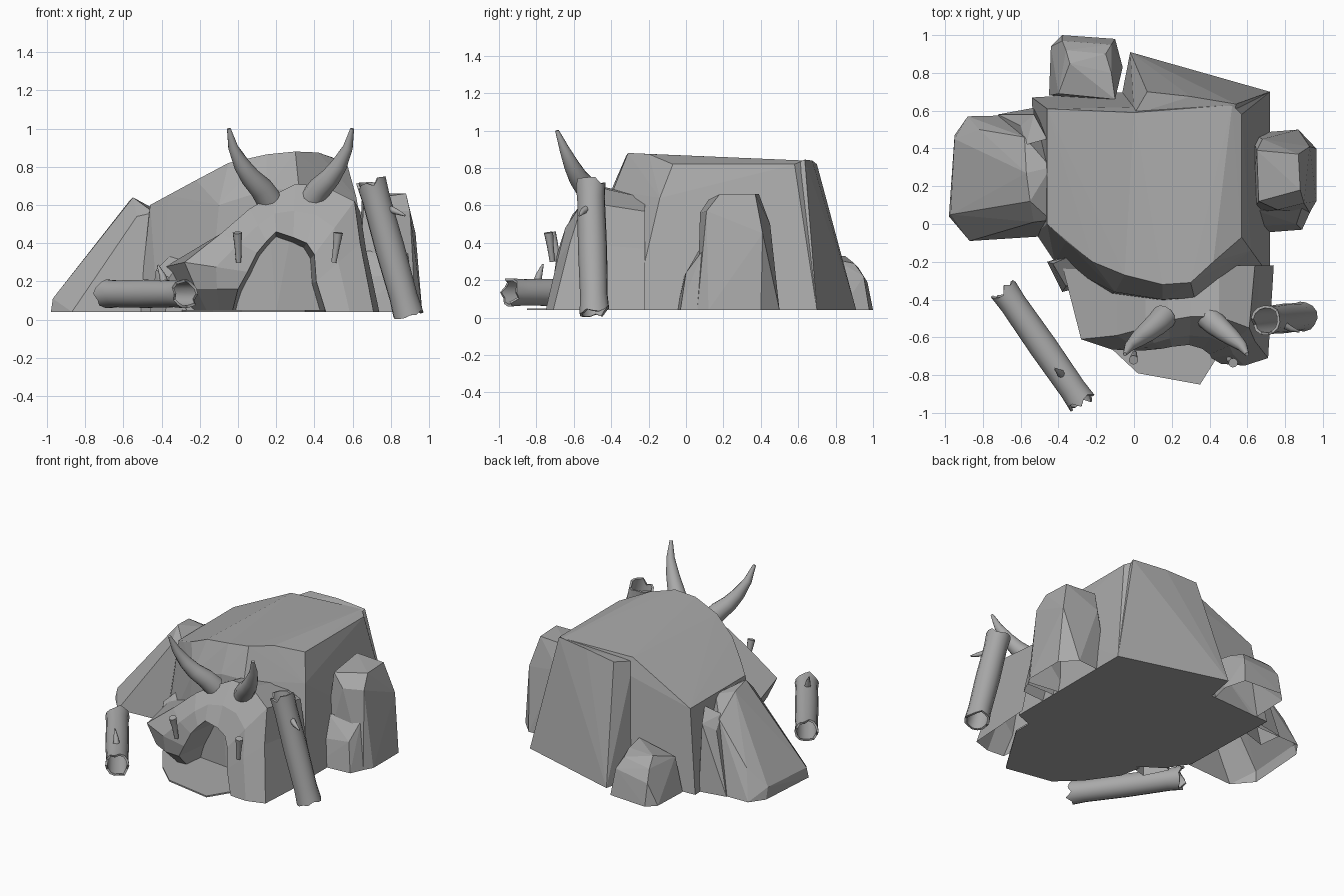
import bpy, bmesh, math, random
from mathutils import Vector

if "Cube" in bpy.data.objects:
    bpy.data.objects.remove(bpy.data.objects["Cube"])

random.seed(4)
stone = bpy.data.materials.new("plain_grey")
stone.diffuse_color = (0.4, 0.4, 0.4, 1)
stone.use_nodes = True
stone.node_tree.nodes["Principled BSDF"].inputs["Base Color"].default_value = stone.diffuse_color


def finish(name, bm, smooth=None):
    bmesh.ops.recalc_face_normals(bm, faces=bm.faces[:])
    me = bpy.data.meshes.new(name)
    bm.to_mesh(me)
    bm.free()
    me.materials.append(stone)
    for p in me.polygons:
        p.use_smooth = smooth is not None
    if smooth:
        me.set_sharp_from_angle(angle=math.radians(smooth))
    ob = bpy.data.objects.new(name, me)
    bpy.context.collection.objects.link(ob)
    return ob


def rock(name, pts, base=(), z0=0.04, open_base=False):
    """Faceted boulder: hull of a flat footprint and upper corner points."""
    bm = bmesh.new()
    for p in [(x, y, z0) for x, y in base] + list(pts):
        bm.verts.new(p)
    res = bmesh.ops.convex_hull(bm, input=bm.verts[:])
    junk = {v for v in res["geom_interior"] + res["geom_unused"]
            if isinstance(v, bmesh.types.BMVert)}
    bmesh.ops.delete(bm, geom=list(junk), context='VERTS')
    bmesh.ops.recalc_face_normals(bm, faces=bm.faces[:])
    if open_base:
        under = [f for f in bm.faces if all(v.co.z < z0 + .001 for v in f.verts)]
        bmesh.ops.delete(bm, geom=under, context='FACES_ONLY')
    return finish(name, bm)


def bridge(bm, a, b, closed=True):
    n = len(a)
    for i in range(n if closed else n - 1):
        j = (i + 1) % n
        bm.faces.new((a[i], a[j], b[j], b[i]))


def sweep(name, path, radii, sides=10):
    """Tapered round tube along a path, with closed ends."""
    path = [Vector(p) for p in path]
    bm = bmesh.new()
    rings = []
    for i, p in enumerate(path):
        d = path[min(i + 1, len(path) - 1)] - path[max(i - 1, 0)]
        q = d.to_track_quat('Z', 'Y')
        rings.append([bm.verts.new(p + q @ Vector((math.cos(t), math.sin(t), 0)) * radii[i])
                      for t in [k * math.tau / sides for k in range(sides)]])
    for a, b in zip(rings, rings[1:]):
        bridge(bm, a, b)
    bm.faces.new(rings[0])
    bm.faces.new(rings[-1])
    return finish(name, bm, 50)


def hollow_log(name, a, b, r, sides=14):
    """Hollow trunk with ragged broken ends."""
    a, b = Vector(a), Vector(b)
    d = b - a
    q = d.to_track_quat('Z', 'Y')
    jag = [[random.uniform(-0.025, 0.025) for _ in range(sides)] for _ in range(2)]
    bm = bmesh.new()

    def ring(t, rad, off):
        return [bm.verts.new(a + q @ Vector((math.cos(k * math.tau / sides) * rad,
                math.sin(k * math.tau / sides) * rad, t * d.length + off[k])))
                for k in range(sides)]
    flat = [0] * sides
    loops = [ring(0, r, jag[0]), ring(.12, r * .93, flat), ring(.5, r * .98, flat),
             ring(.88, r * .93, flat), ring(1, r, jag[1]),
             ring(1, r * .82, jag[1]), ring(.5, r * .77, flat), ring(0, r * .82, jag[0])]
    for i in range(len(loops)):
        bridge(bm, loops[i], loops[(i + 1) % len(loops)])
    return finish(name, bm, 40)


# Main mound with sloping roof
rock("main_mound",
     [(-.46, .61, .60), (-.46, .0, .60), (-.36, -.09, .65), (-.22, -.2, .73),
      (-.05, -.27, .82), (.15, -.32, .865), (.3, -.31, .88), (.42, -.2, .875),
      (.57, -.07, .82), (.57, .58, .82), (.52, .63, .84), (.0, .59, .83),
      (-.1, -.36, .60), (.15, -.40, .68), (.32, -.39, .68), (.62, -.14, .64)],
     [(-.54, .67), (-.52, -.05), (-.42, -.2), (-.15, -.38), (.2, -.42),
      (.45, -.38), (.72, -.28), (.72, .70), (.0, .70)])

# Back wall slab
rock("back_slab",
     [(0, .58, .80), (.07, .70, .82), (.3, .675, .84), (.54, .635, .845), (.5, .3, .7)],
     [(-.02, .91), (.72, .70), (.70, .4), (-.1, .5)])

# Left leaning boulder with a lower stone behind it
rock("left_boulder",
     [(-.97, .05, .11), (-.95, .45, .12), (-.81, .0, .22), (-.82, .50, .24),
      (-.55, .12, .64), (-.57, .27, .62), (-.53, .01, .54), (-.44, .02, .56),
      (-.44, .3, .58), (-.58, .46, .50)],
     [(-.98, .04), (-.95, .47), (-.88, .57), (-.45, .58), (-.40, -.06), (-.87, -.09)],
     open_base=True)
rock("left_back_stone",
     [(-.60, .52, .45), (-.53, .58, .50), (-.46, .45, .56), (-.57, .42, .52)],
     [(-.72, .58), (-.53, .615), (-.45, .5), (-.7, .42)], open_base=True)

# Small back boulder
rock("back_boulder",
     [(-.34, .85, .33), (-.15, .9, .29), (-.12, .80, .31), (-.36, .92, .27),
      (-.38, .97, .19), (-.12, .95, .22), (-.40, .69, .28), (-.1, .66, .32)],
     [(-.45, .68), (-.44, .94), (-.38, 1.0), (-.1, .98), (-.06, .83), (-.1, .66)],
     open_base=True)

# Right standing boulder with a lower front lump
rock("right_boulder",
     [(.88, .18, .66), (.87, .37, .66), (.66, .12, .63), (.65, .39, .66),
      (.76, .075, .56), (.90, .11, .57), (.93, .41, .45), (.68, .45, .5)],
     [(.93, .06), (.965, .12), (.965, .40), (.87, .50), (.62, .48), (.62, .06)],
     open_base=True)
rock("right_boulder_lump",
     [(.66, -.01, .22), (.86, .0, .24), (.65, .07, .36), (.89, .09, .36)],
     [(.63, -.05), (.89, -.03), (.94, .08), (.64, .12)], open_base=True)

# Small stone beside the entrance
rock("side_stone",
     [(-.43, -.21, .26), (-.36, -.18, .33), (-.29, -.24, .32), (-.36, -.33, .22)],
     [(-.46, -.2), (-.38, -.36), (-.27, -.33), (-.3, -.15)], open_base=True)

# Entrance arch: outer edge and opening edge, undercut left foot to right foot
outer = [(-.16, -.48, .04), (-.22, -.59, .16), (-.28, -.61, .30), (-.09, -.59, .45),
         (.06, -.55, .58), (.18, -.51, .65), (.30, -.49, .71), (.45, -.49, .70),
         (.61, -.55, .62), (.64, -.62, .40), (.71, -.71, .04)]
inner = [(-.03, -.52, .04), (.0, -.655, .16), (.05, -.67, .25), (.10, -.665, .35),
         (.15, -.66, .41), (.20, -.65, .46), (.29, -.64, .43), (.36, -.66, .40),
         (.40, -.69, .34), (.41, -.71, .2), (.46, -.74, .04)]
bm = bmesh.new()
mid = [((a[0] + b[0]) / 2, (a[1] + b[1]) / 2 - .025, (a[2] + b[2]) / 2)
       for a, b in zip(outer, inner)]
back = [(x - (.1 if x < -.1 else 0) + (.03 if x > .6 else 0), -.22, z * .91 + .004)
        for x, y, z in outer]
deep = [(.2 + (x - .2) * .85, -.25, z * .9 + .004) for x, y, z in inner]
loops = [[bm.verts.new(p) for p in ring] for ring in (back, outer, mid, inner, deep)]
for a, b in zip(loops, loops[1:]):
    bridge(bm, a, b, closed=False)
finish("entrance_arch", bm)

# Entrance floor
floor = [(.02, -.79), (.35, -.85), (.44, -.68), (.60, -.45), (.6, -.3),
         (-.3, -.3), (-.27, -.45), (-.13, -.65)]
rock("entrance_floor", [(x, y, .05) for x, y in floor], floor)

# Pair of horns, mirrored about the middle of the arch
horn = [(.16, -.49, .63), (.12, -.53, .69), (.065, -.575, .745), (.02, -.61, .81),
        (-.025, -.65, .90), (-.048, -.69, 1.0)]
for side, s in (("left", 1), ("right", -1)):
    sweep(side + "_horn", [(.275 + s * (x - .275), y, z) for x, y, z in horn],
          [.068, .062, .053, .043, .027, .01], 12)

# Pegs either side of the entrance
sweep("left_peg", [(.003, -.685, .30), (0, -.70, .38), (-.003, -.72, .455)], [.014, .018, .025])
sweep("right_peg", [(.502, -.715, .30), (.515, -.725, .38), (.525, -.735, .455)], [.014, .018, .025])

# Hollow logs with broken twigs
hollow_log("leaning_log", (.89, -.49, .035), (.70, -.51, .715), .08)
sweep("leaning_log_twig", [(.77, -.52, .59), (.83, -.555, .565), (.875, -.57, .545)],
      [.022, .015, .005], 8)
hollow_log("fallen_log", (-.69, -.35, .135), (-.275, -.945, .135), .077)
sweep("fallen_log_twig", [(-.38, -.80, .17), (-.395, -.785, .23), (-.42, -.765, .285)],
      [.026, .017, .005], 8)
